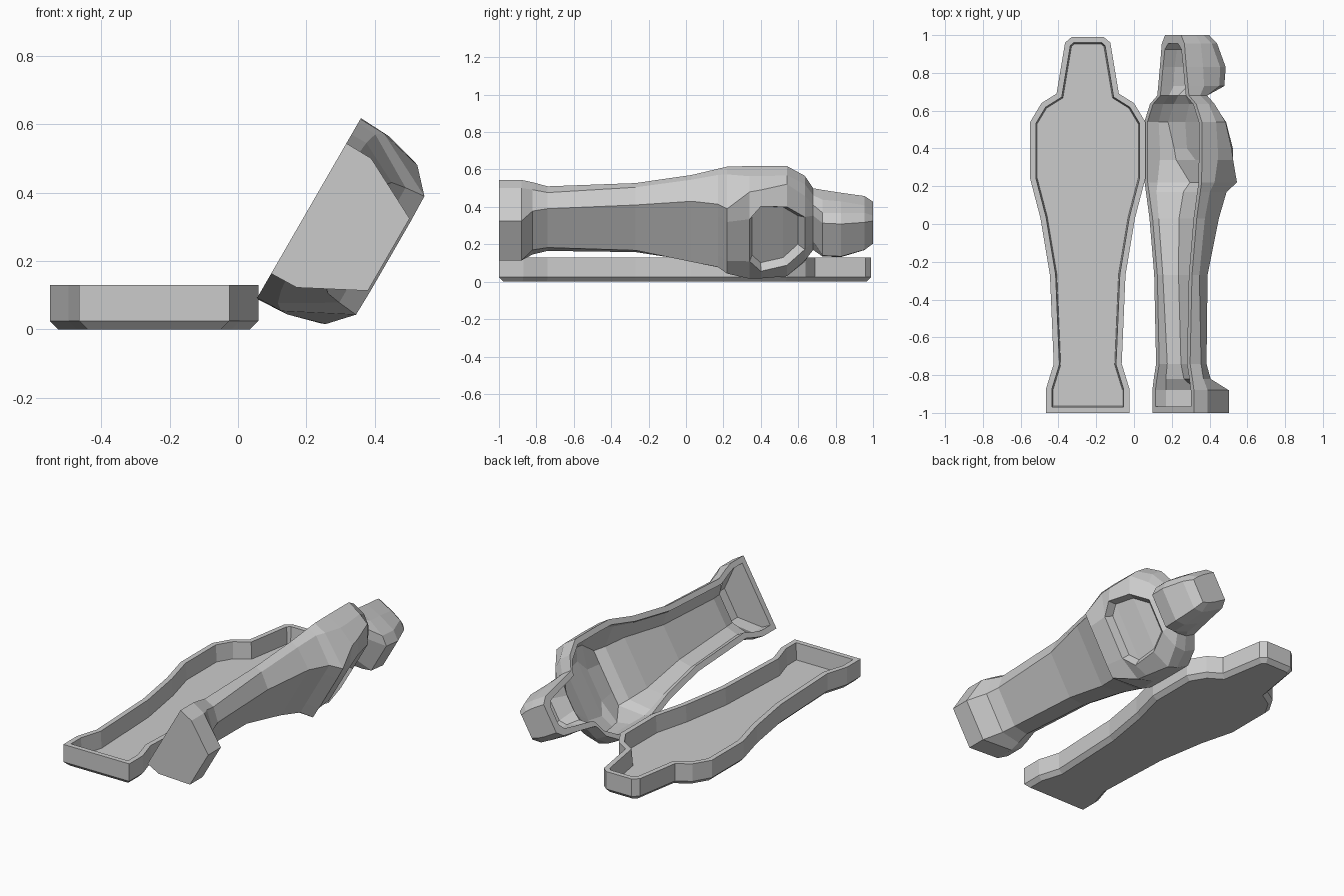
import bpy
import bmesh
from mathutils import Vector

if "Cube" in bpy.data.objects:
    bpy.data.objects.remove(bpy.data.objects["Cube"])

stone = bpy.data.materials.new("grey stone")
stone.use_nodes = True
stone.diffuse_color = (0.6, 0.6, 0.6, 1)
stone.node_tree.nodes["Principled BSDF"].inputs["Base Color"].default_value = (0.6, 0.6, 0.6, 1)


def finish(bm, name):
    mesh = bpy.data.meshes.new(name)
    bm.to_mesh(mesh)
    bm.free()
    mesh.materials.append(stone)
    bpy.context.collection.objects.link(bpy.data.objects.new(name, mesh))


# Tray: body-shaped outline as (half width, y) from feet to head
OUTLINE = [(.22, -1), (.22, -.87), (.18, -.74), (.2, -.27), (.25, .03), (.305, .24),
           (.305, .54), (.245, .64), (.165, .69), (.14, .84), (.12, .96), (.085, .99)]


def inset(points, d):
    """Move a counter-clockwise outline inward by d."""
    result = []
    for i, p in enumerate(points):
        a = (p - points[i - 1]).normalized()
        b = (points[(i + 1) % len(points)] - p).normalized()
        na, nb = Vector((-a.y, a.x)), Vector((-b.y, b.x))
        result.append(p + (na + nb) * d / (1 + na.dot(nb)))
    return result


outline = [Vector(p) for p in OUTLINE] + [Vector((-x, y)) for x, y in reversed(OUTLINE)]
bm = bmesh.new()
rings = []
for d, z in [(.025, 0), (0, .025), (0, .13), (.03, .13), (.037, .03)]:
    rings.append([bm.verts.new((p.x - .245, p.y, z)) for p in inset(outline, d)])
for low, high in zip(rings, rings[1:]):
    for i in range(len(low)):
        bm.faces.new((low[i - 1], low[i], high[i], high[i - 1]))
bm.faces.new(rings[0])
bm.faces.new(rings[-1])
bmesh.ops.recalc_face_normals(bm, faces=bm.faces)
finish(bm, "coffin_tray")

# Lid sections: y, rim half width, then (half width, height) of wall, shoulder and crown
LID = [
    (-1, .22, (.218, .085), (.122, .27), (.07, .27)),
    (-.88, .22, (.218, .085), (.122, .27), (.07, .27)),
    (-.82, .205, (.2, .07), (.12, .16), (.07, .16)),
    (-.74, .18, (.18, .067), (.12, .135), (.07, .135)),
    (-.27, .2, (.2, .045), (.14, .13), (.08, .13)),
    (.03, .25, (.25, .05), (.187, .172), (.11, .172)),
    (.17, .288, (.285, .06), (.194, .215), (.12, .215)),
    (.22, .302, (.3, .08), (.2, .275), (.12, .277)),
    (.34, .305, (.3, .1), (.268, .212), (.13, .265)),
    (.4, .305, (.3, .1), (.273, .2), (.2, .25)),
    (.54, .305, (.3, .09), (.284, .157), (.18, .22)),
    (.635, .245, (.24, .08), (.2, .138), (.1, .19)),
    (.68, .168, (.165, .07), (.139, .128), (.08, .14)),
    (.73, .158, (.155, .1), (.135, .205), (.1, .255)),
    (.83, .14, (.145, .1), (.135, .21), (.1, .264)),
    (.955, .12, (.12, .1), (.115, .17), (.085, .22)),
    (1, .085, (.085, .09), (.08, .14), (.07, .18)),
]


def tilted(u, y, h):
    """Place a lid point; the lid leans on its side at sixty degrees."""
    return (.207 + .5 * u + .866 * h, y, .354 + .866 * u - .5 * h)


def section(bm, y, half):
    full = half + [(-u, h) for u, h in reversed(half)]
    return [bm.verts.new(tilted(u, y, h)) for u, h in full]


bm = bmesh.new()
outer, inner = [], []
for y, rim, *rest in LID:
    outer.append(section(bm, y, [(rim, 0)] + rest))
    thin = [(rim - .033, 0)] + [(max(u - .035, .03), h * .72) for u, h in rest]
    inner.append(section(bm, min(max(y, -.965), .955 if y == 1 else .925), thin))

# Outer skin, hollow inside and the flat rim joining them
crown = []
for shell in (outer, inner):
    for k, (a, b) in enumerate(zip(shell, shell[1:])):
        for i in range(len(a) - 1):
            face = bm.faces.new((a[i], a[i + 1], b[i + 1], b[i]))
            if shell is outer and i == 3 and .3 < LID[k][0] < .6:
                crown.append(face)
    bm.faces.new(shell[0])
    bm.faces.new(shell[-1])
for k in range(len(LID) - 1):
    for i in (0, -1):
        bm.faces.new((outer[k][i], outer[k + 1][i], inner[k + 1][i], inner[k][i]))
for k in (0, -1):
    bm.faces.new((outer[k][0], outer[k][-1], inner[k][-1], inner[k][0]))
bmesh.ops.recalc_face_normals(bm, faces=bm.faces)

# Sunken chest panel framed by the folded arms
bmesh.ops.inset_region(bm, faces=crown, thickness=.025, depth=-.045, use_even_offset=True)
finish(bm, "coffin_lid")
